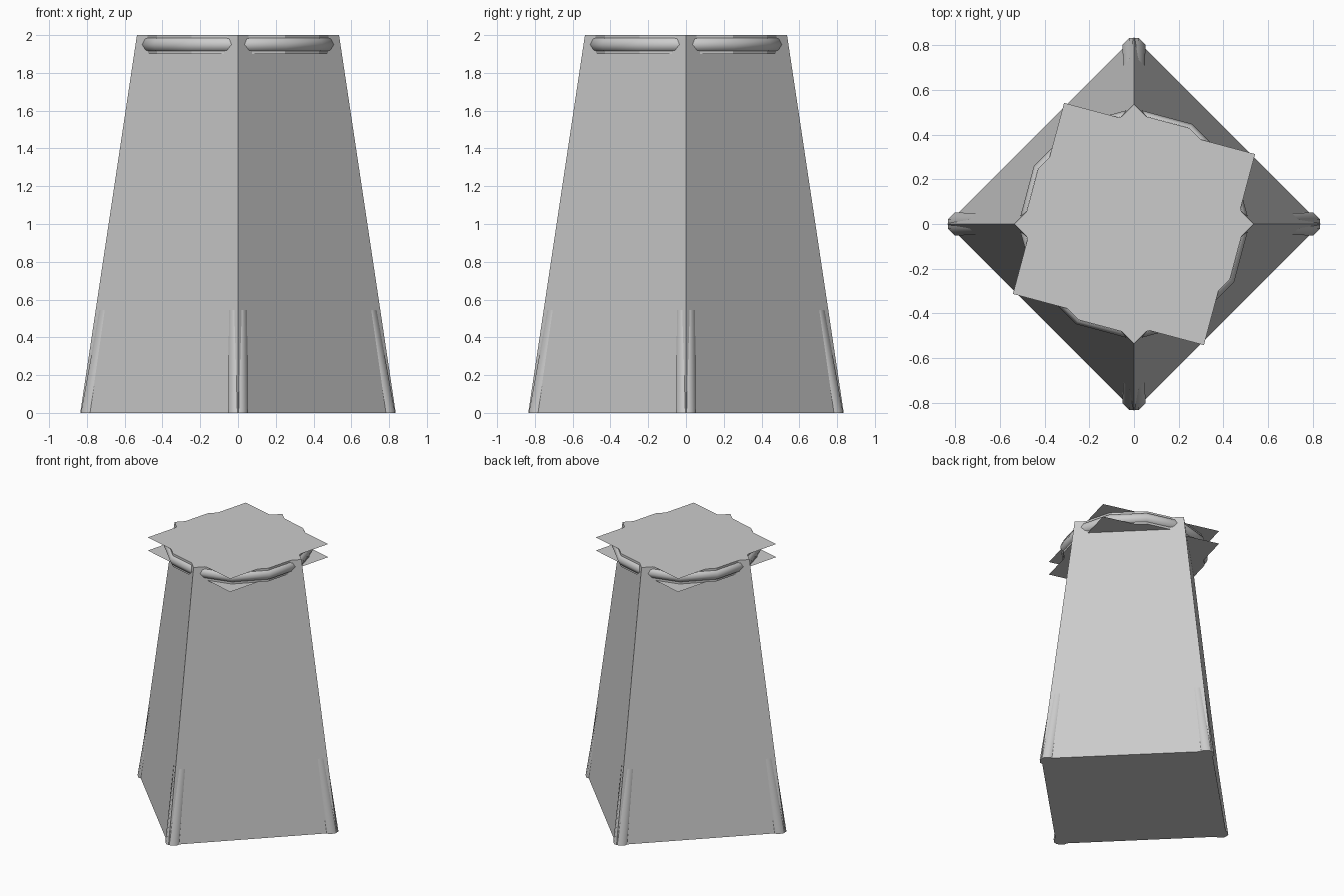
import bpy, bmesh
from math import cos, sin, radians, pi

if "Cube" in bpy.data.objects:
    bpy.data.objects.remove(bpy.data.objects["Cube"])


def loft(name, sides, rings, turn=0.0, smooth=False):
    """Closed solid through horizontal rings given as (cx, cy, z, radius)."""
    bm = bmesh.new()
    loops = []
    for cx, cy, z, r in rings:
        loops.append([bm.verts.new((cx + r * cos(turn + 2 * pi * i / sides),
                                    cy + r * sin(turn + 2 * pi * i / sides), z))
                      for i in range(sides)])
    for a, b in zip(loops, loops[1:]):
        for i in range(sides):
            j = (i + 1) % sides
            bm.faces.new((a[i], a[j], b[j], b[i]))
    if len(loops) > 1:
        bm.faces.new(loops[0][::-1])
    bm.faces.new(loops[-1])
    me = bpy.data.meshes.new(name)
    bm.to_mesh(me)
    bm.free()
    ob = bpy.data.objects.new(name, me)
    bpy.context.collection.objects.link(ob)
    if smooth:
        bpy.ops.object.select_all(action='DESELECT')
        ob.select_set(True)
        bpy.context.view_layer.objects.active = ob
        bpy.ops.object.shade_smooth_by_angle(angle=radians(50))
    return ob


# Tapered four-sided tower body
loft("tower_body", 4, [(0, 0, 0, 0.835), (0, 0, 2, 0.535)])

# Leaning corner posts that sink into the body as they rise
for k in range(4):
    dx, dy = round(cos(k * pi / 2)), round(sin(k * pi / 2))
    loft(f"corner_post_{k + 1}", 8,
         [(0.78 * dx, 0.78 * dy, 0, 0.056), (0.45 * dx, 0.45 * dy, 1.9, 0.042)],
         turn=pi / 8, smooth=True)

# Thin square plates at the top, turned against the body
loft("upper_plate", 4, [(0, 0, 2.0, 0.625)], turn=radians(30))
loft("lower_plate", 4, [(0, 0, 1.9, 0.625)], turn=radians(30))

# Twelve-sided collar between the plates
loft("collar", 12, [(0, 0, 1.9, 0.495), (0, 0, 2.0, 0.495)])

# Rounded rim around the collar
bpy.ops.mesh.primitive_torus_add(major_segments=12, minor_segments=8,
                                 major_radius=0.475, minor_radius=0.042,
                                 location=(0, 0, 1.95))
rim = bpy.context.object
rim.name = "collar_rim"
bpy.ops.object.shade_smooth()
